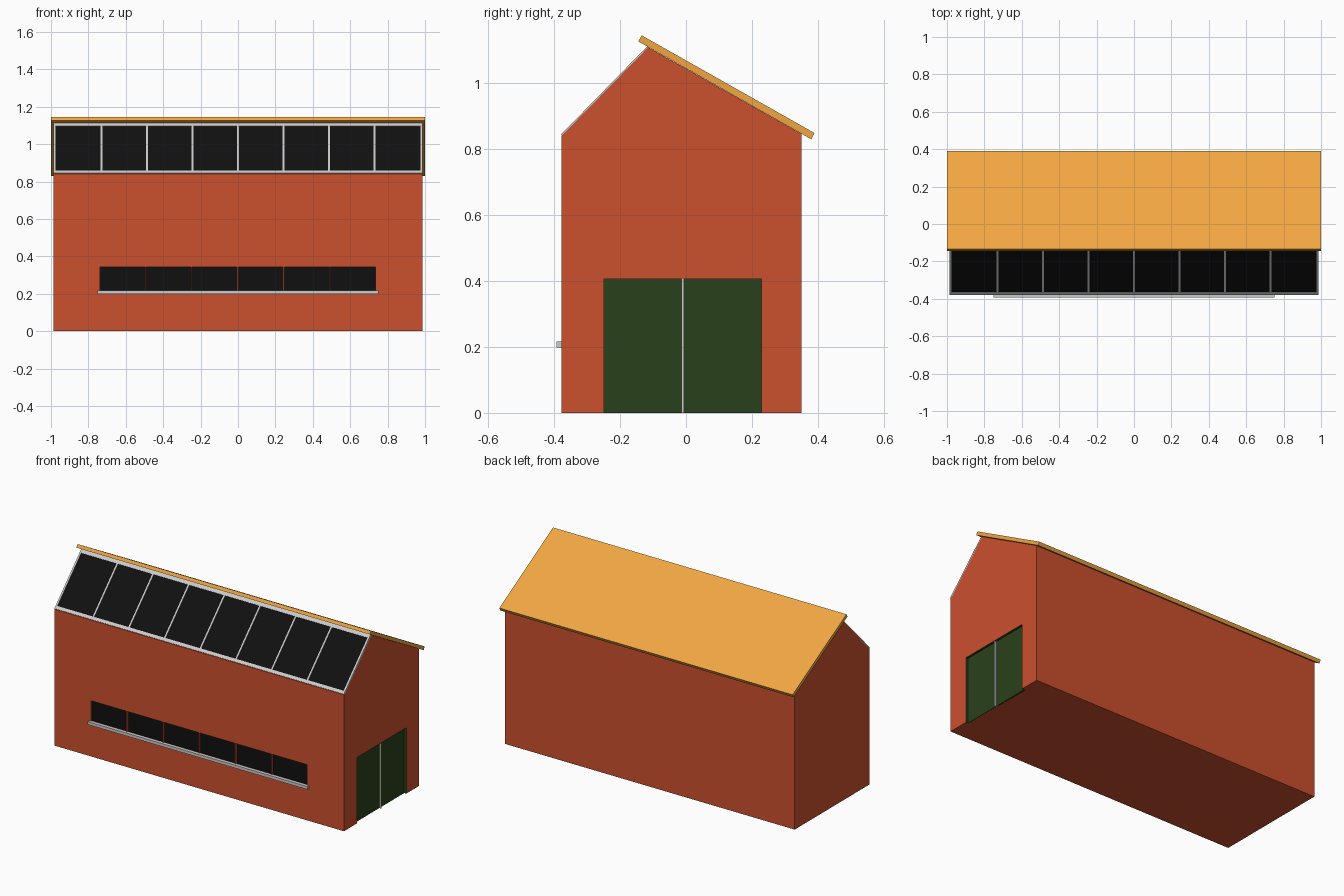
import bpy, bmesh
from mathutils import Vector

if "Cube" in bpy.data.objects:
    bpy.data.objects.remove(bpy.data.objects["Cube"])


def material(name, rgb):
    m = bpy.data.materials.new(name)
    m.diffuse_color = (*rgb, 1)
    m.use_nodes = True
    m.node_tree.nodes["Principled BSDF"].inputs["Base Color"].default_value = m.diffuse_color
    return m


RED = material("red_wall", (0.60, 0.08, 0.027))
AMBER = material("amber_roof", (0.88, 0.38, 0.055))
GREEN = material("green_door", (0.023, 0.051, 0.011))
BLACK = material("black_glass", (0.005, 0.005, 0.005))


def prism(name, yz, x0, x1, mat=None):
    """Extrude a (y, z) profile along x."""
    bm = bmesh.new()
    face = bm.faces.new([bm.verts.new((x0, y, z)) for y, z in yz])
    geom = bmesh.ops.extrude_face_region(bm, geom=[face])["geom"]
    verts = [v for v in geom if isinstance(v, bmesh.types.BMVert)]
    bmesh.ops.translate(bm, verts=verts, vec=(x1 - x0, 0, 0))
    bmesh.ops.recalc_face_normals(bm, faces=bm.faces)
    mesh = bpy.data.meshes.new(name)
    bm.to_mesh(mesh)
    bm.free()
    ob = bpy.data.objects.new(name, mesh)
    bpy.context.collection.objects.link(ob)
    if mat:
        mesh.materials.append(mat)
    return ob


def box(name, x, y, z, mat=None):
    return prism(name, [(y[0], z[0]), (y[1], z[0]), (y[1], z[1]), (y[0], z[1])], *x, mat)


def cut(target, cutter):
    mod = target.modifiers.new(cutter.name, 'BOOLEAN')
    mod.operation = 'DIFFERENCE'
    mod.solver = 'EXACT'
    mod.material_mode = 'TRANSFER'
    mod.object = cutter
    cutter.hide_render = True
    cutter.hide_set(True)
    cutter.display_type = 'WIRE'


HALF, FRONT, BACK = 0.987, -0.378, 0.351
eave, ridge = Vector((FRONT, 0.84)), Vector((-0.115, 1.109))

# Barn walls
body = prism("barn_body", [(FRONT, 0), eave, ridge, (BACK, 0.846), (BACK, 0)], -HALF, HALF, RED)

# Rear roof slab
prism("roof", [(-0.145, 1.127), (-0.134, 1.145), (0.39, 0.849), (0.38, 0.83)], -1, 1, AMBER)

# Row of recessed front windows
for i in range(6):
    x = -0.738 + i * 0.2465
    xs, zs = (x, x + 0.24), (0.214, 0.343)
    cut(body, box(f"window_cutter_{i}", xs, (FRONT - 0.02, FRONT + 0.015), zs, RED))
    box(f"window_glass_{i}", xs, (FRONT + 0.012, FRONT + 0.02), zs, BLACK)
box("window_sill", (-0.75, 0.75), (-0.393, FRONT + 0.005), (0.199, 0.217))

# Double door in the right gable
cut(body, box("door_cutter", (HALF - 0.018, HALF + 0.02), (-0.249, 0.229), (-0.02, 0.406), GREEN))
for side, ys in (("front", (-0.249, -0.014)), ("back", (-0.006, 0.229))):
    box(f"door_leaf_{side}", (HALF - 0.025, HALF - 0.014), ys, (0, 0.406), GREEN)
box("door_centre_strip", (HALF - 0.025, HALF - 0.003), (-0.014, -0.006), (0, 0.406))

# Glazed front slope, laid out along the slope
along = (ridge - eave).normalized()
out = Vector((-along.y, along.x))
length = (ridge - eave).length


def on_slope(name, xs, s0, s1, height, mat=None):
    p = [eave + along * s + out * h for s, h in
         ((s0, -0.006), (s1, -0.006), (s1, height), (s0, height))]
    return prism(name, p, *xs, mat)


on_slope("skylight_glass", (-0.98, 0.98), 0.01, length - 0.01, 0.001, BLACK)
on_slope("skylight_bottom_rail", (-HALF, HALF), 0.003, 0.022, 0.004)
on_slope("skylight_top_rail", (-HALF, HALF), length - 0.022, length, 0.004)
for i in range(9):
    x = (i - 4) * 0.2432
    xs = (x - 0.005, x + 0.005)
    if i == 0:
        xs = (-HALF, -0.976)
    elif i == 8:
        xs = (0.976, HALF)
    on_slope(f"skylight_bar_{i}", xs, 0.022, length - 0.022, 0.004)
